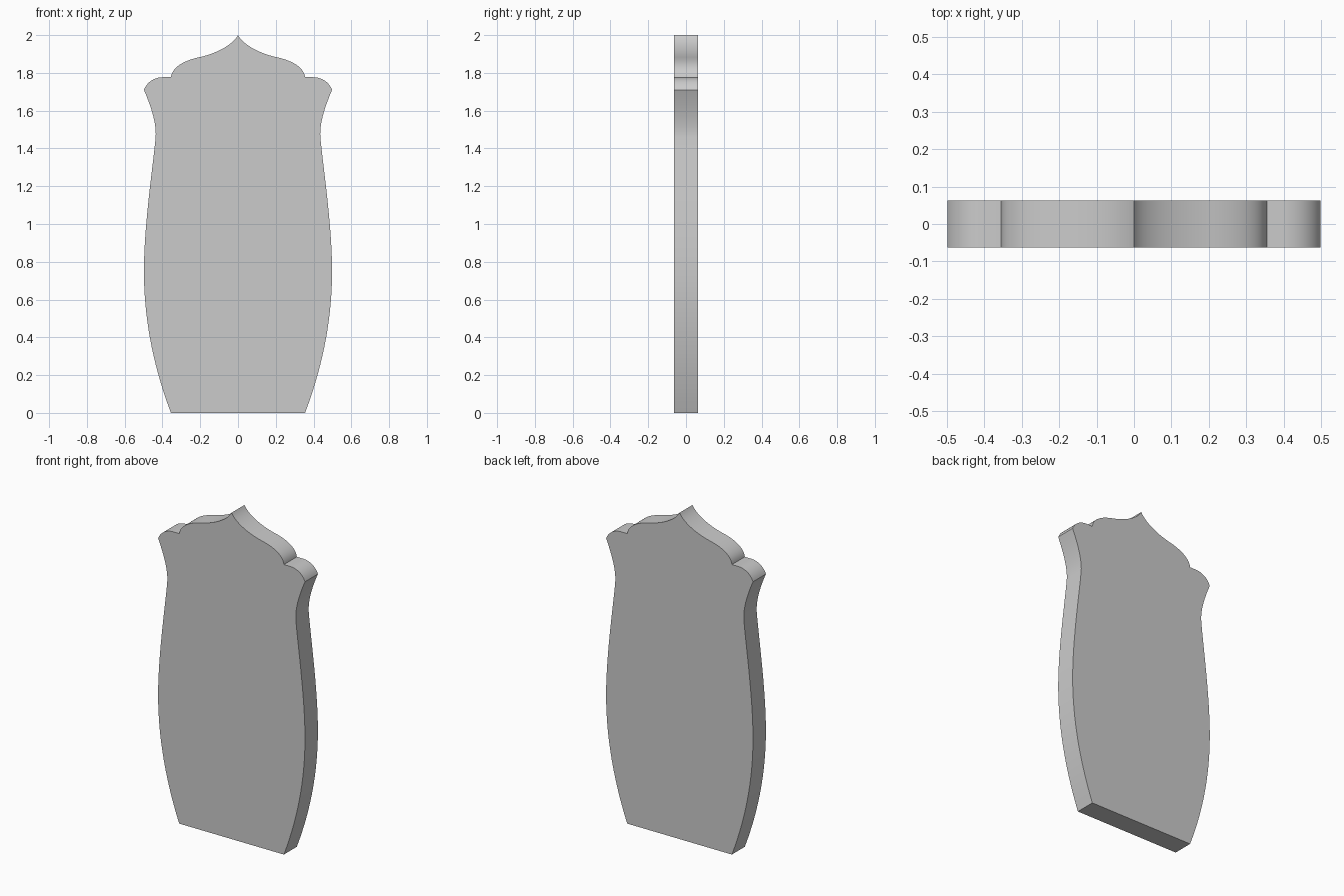
import bpy, bmesh
from mathutils import Vector
from mathutils.geometry import interpolate_bezier

if "Cube" in bpy.data.objects:
    bpy.data.objects.remove(bpy.data.objects["Cube"])

HALF_DEPTH = 0.0625

# Right half of the outline as bezier segments (x, z), bottom to tip
SEGMENTS = [
    ((0.355, 0.0), (0.45, 0.25), (0.498, 0.5), (0.498, 0.75)),          # lower bulge
    ((0.498, 0.75), (0.498, 1.0), (0.448, 1.32), (0.436, 1.46)),        # taper to neck
    ((0.436, 1.46), (0.43, 1.54), (0.468, 1.64), (0.498, 1.71)),        # flared shoulder
    ((0.498, 1.71), (0.48, 1.755), (0.44, 1.777), (0.397, 1.777)),      # shoulder lobe
    ((0.397, 1.777), (0.38, 1.777), (0.37, 1.777), (0.355, 1.777)),     # small ledge
    ((0.355, 1.777), (0.348, 1.83), (0.29, 1.865), (0.2, 1.884)),       # crown lobe
    ((0.2, 1.884), (0.12, 1.902), (0.03, 1.945), (0.0, 2.0)),           # sweep to the tip
]


def half_outline():
    pts = [Vector((*SEGMENTS[0][0], 0))]
    for i, (a, h1, h2, b) in enumerate(SEGMENTS):
        steps = 2 if i == 4 else 16
        pts += interpolate_bezier(*[Vector((*p, 0)) for p in (a, h1, h2, b)], steps)[1:]
    return [(p.x, p.y) for p in pts]


# Panel: mirrored outline extruded through its thickness
right = half_outline()
outline = right + [(-x, z) for x, z in reversed(right[:-1])]
bm = bmesh.new()
face = bm.faces.new([bm.verts.new((x, -HALF_DEPTH, z)) for x, z in outline])
extruded = bmesh.ops.extrude_face_region(bm, geom=[face], use_keep_orig=True)
back = [v for v in extruded["geom"] if isinstance(v, bmesh.types.BMVert)]
bmesh.ops.translate(bm, verts=back, vec=(0, 2 * HALF_DEPTH, 0))
bmesh.ops.recalc_face_normals(bm, faces=bm.faces)
mesh = bpy.data.meshes.new("shaped_panel")
bm.to_mesh(mesh)
bm.free()
panel = bpy.data.objects.new("shaped_panel", mesh)
bpy.context.collection.objects.link(panel)

# Smooth curved edge, crisp corners
bpy.context.view_layer.objects.active = panel
panel.select_set(True)
bpy.ops.object.shade_smooth_by_angle(angle=0.5)
